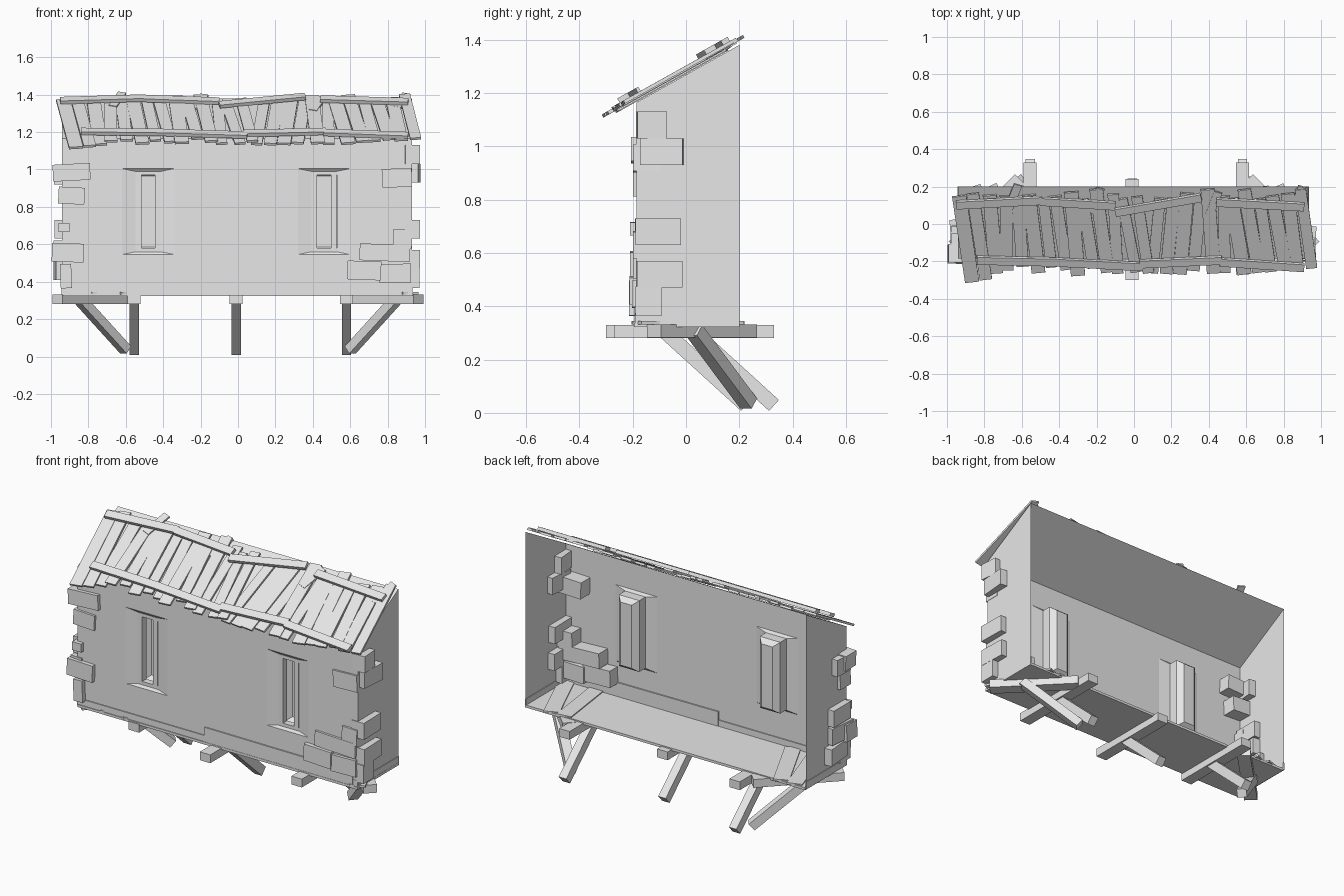
import bpy, bmesh, math, random
from mathutils import Vector, Matrix

random.seed(4)
default_cube = bpy.data.objects.get("Cube")
if default_cube:
    bpy.data.objects.remove(default_cube, do_unlink=True)

# single plain material
grey = bpy.data.materials.new("plain_grey")
grey.use_nodes = True
colour = (0.8, 0.8, 0.8, 1)
grey.diffuse_color = colour
grey.node_tree.nodes["Principled BSDF"].inputs["Base Color"].default_value = colour

LEFT, RIGHT = -0.94, 0.93
FRONT, BACK = -0.185, 0.2
FLOOR, EAVE, RIDGE = 0.33, 1.165, 1.38
SLOPE = math.atan2(RIDGE - EAVE, BACK - FRONT)


def finish(name, bm):
    mesh = bpy.data.meshes.new(name)
    bm.to_mesh(mesh)
    bm.free()
    mesh.materials.append(grey)
    obj = bpy.data.objects.new(name, mesh)
    bpy.context.collection.objects.link(obj)
    return obj


def box(name, size, matrix):
    bm = bmesh.new()
    bmesh.ops.create_cube(bm, size=1, matrix=matrix @ Matrix.Diagonal((*size, 1)))
    return finish(name, bm)


def beam(name, start, end, width, height):
    """Square-ended timber running between two points."""
    start, end = Vector(start), Vector(end)
    along = end - start
    turn = along.to_track_quat("Y", "Z").to_matrix().to_4x4()
    place = Matrix.Translation((start + end) / 2) @ turn
    return box(name, (width, along.length, height), place)


def sheet(bm, points):
    return bm.faces.new([bm.verts.new(p) for p in points])


# house shell, open at the back
bm = bmesh.new()
for x in (LEFT, RIGHT):
    sheet(bm, [(x, FRONT, FLOOR), (x, BACK, FLOOR), (x, BACK, RIDGE), (x, FRONT, EAVE)])
sheet(bm, [(LEFT, FRONT, EAVE), (RIGHT, FRONT, EAVE), (RIGHT, BACK, RIDGE), (LEFT, BACK, RIDGE)])
finish("side_walls_and_ceiling", bm)

# front wall with two window openings
WINDOWS = (-0.48, 0.46)
SILL, HEAD, FLARE = 0.545, 1.005, 0.14
columns = [LEFT]
for w in WINDOWS:
    columns += [w - FLARE, w + FLARE]
columns.append(RIGHT)
rows = [FLOOR, SILL, HEAD, EAVE]
bm = bmesh.new()
for i, (x0, x1) in enumerate(zip(columns, columns[1:])):
    for j, (z0, z1) in enumerate(zip(rows, rows[1:])):
        if not (i % 2 and j == 1):
            sheet(bm, [(x0, FRONT, z0), (x1, FRONT, z0), (x1, FRONT, z1), (x0, FRONT, z1)])
bmesh.ops.remove_doubles(bm, verts=bm.verts, dist=0.0001)
finish("front_wall", bm)

# window recesses: half width, bottom, top, depth behind the wall
RINGS = [(FLARE, SILL, HEAD, 0), (0.068, 0.56, 0.99, 0.012),
         (0.068, 0.56, 0.99, 0.07), (0.037, 0.585, 0.965, 0.1)]
for w in WINDOWS:
    bm = bmesh.new()
    loops = []
    for half, z0, z1, depth in RINGS:
        corners = [(-half, z0), (half, z0), (half, z1), (-half, z1)]
        loops.append([bm.verts.new((w + x, FRONT + depth, z)) for x, z in corners])
    for a, b in zip(loops, loops[1:]):
        for k in range(4):
            n = (k + 1) % 4
            bm.faces.new([a[k], a[n], b[n], b[k]])
    bm.faces.new(loops[-1])
    finish("window_recess", bm)
    # raised casing around the opening
    for side in (-1, 1):
        x = w + side * 0.052
        beam("window_jamb", (x, FRONT + 0.03, 0.56), (x, FRONT + 0.03, 0.99), 0.03, 0.04)
    for z in (0.57, 0.98):
        beam("window_rail", (w - 0.068, FRONT + 0.03, z), (w + 0.068, FRONT + 0.03, z), 0.04, 0.02)

# floor and skirting boards
beam("floor", (0, FRONT - 0.01, FLOOR), (0, BACK, FLOOR), RIGHT - LEFT, 0.015)
beam("low_skirting", (LEFT, FRONT, 0.352), (RIGHT, FRONT, 0.352), 0.012, 0.045)
beam("tall_skirting", (-0.09, FRONT, 0.38), (0.9, FRONT, 0.375), 0.016, 0.09)
for x in (LEFT, RIGHT):
    beam("side_skirting", (x, FRONT, 0.352), (x, BACK, 0.352), 0.008, 0.045)
for x in (-0.8, -0.68, 0.7, 0.84):
    lean = random.uniform(-0.12, 0.12)
    beam("loose_floorboard", (x - lean, FRONT, 0.338), (x + lean, BACK, 0.338), 0.09, 0.012)

# cross beams and braces below the floor
for x, y0, y1, foot in ((-0.555, -0.2, 0.33, 0.33), (-0.01, -0.3, 0.24, 0.225), (0.58, -0.27, 0.33, 0.33)):
    beam("cross_beam", (x, y0, 0.305), (x, y1, 0.305), 0.07, 0.05)
    beam("brace", (x, foot - 0.31, 0.31), (x, foot, 0.028), 0.05, 0.055)
for side in (-1, 1):
    beam("corner_beam", (side * 0.965, -0.12, 0.307), (side * 0.61, 0.24, 0.307), 0.075, 0.05)
    beam("corner_brace", (side * 0.85, 0.03, 0.31), (side * 0.6, 0.235, 0.035), 0.055, 0.05)

# corner stones on the front: x, z, width, height
for x, z, w, h in ((-0.89, 0.985, 0.2, 0.09), (-0.89, 0.86, 0.14, 0.09), (-0.91, 0.555, 0.17, 0.1),
                   (-0.93, 0.69, 0.06, 0.05), (-0.92, 0.43, 0.06, 0.13), (0.85, 0.955, 0.16, 0.1),
                   (0.785, 0.555, 0.27, 0.09), (0.675, 0.46, 0.18, 0.1), (0.84, 0.445, 0.17, 0.1),
                   (0.88, 0.63, 0.1, 0.1)):
    turn = Matrix.Rotation(random.uniform(-0.06, 0.06), 4, "Y")
    place = Matrix.Translation((x, FRONT + 0.03 + random.uniform(-0.01, 0.01), z))
    box("front_corner_stone", (w, 0.1, h), place @ turn)

# corner stones on the sides: wall, y, z, length, height
for x, y, z, w, h in ((RIGHT, -0.13, 1.08, 0.11, 0.1), (RIGHT, -0.09, 0.98, 0.16, 0.1),
                      (RIGHT, -0.105, 0.68, 0.17, 0.1), (RIGHT, -0.1, 0.52, 0.17, 0.1),
                      (RIGHT, -0.14, 0.42, 0.1, 0.11), (LEFT, -0.11, 0.97, 0.12, 0.1),
                      (LEFT, -0.09, 0.68, 0.16, 0.1), (LEFT, -0.1, 0.57, 0.18, 0.1),
                      (LEFT, -0.06, 0.46, 0.17, 0.1)):
    turn = Matrix.Rotation(random.uniform(-0.1, 0.1), 4, "Z")
    box("side_corner_stone", (0.08, w, h), Matrix.Translation((x, y, z)) @ turn)

# roof frame: local x across, y up the slope, z away from the roof
ROOF = Matrix.Translation((0, FRONT, EAVE)) @ Matrix.Rotation(SLOPE, 4, "X")


def roof_board(name, start, end, width, thick, lift):
    """Board between two (x, y) plan points lying on the slope."""
    a, b = [Vector((x, (y - FRONT) / math.cos(SLOPE), lift)) for x, y in (start, end)]
    obj = beam(name, a, b, width, thick)
    obj.data.transform(ROOF)


# slanting roof planks
COUNT = 26
for i in range(COUNT):
    x = -0.9 + 1.82 * i / (COUNT - 1)
    lean = 0.02 + random.uniform(-0.02, 0.02)
    if 0.05 < x < 0.4:
        lean = -0.02
    if x > 0.85:
        lean = 0.03
    low = -0.24 + random.uniform(-0.025, 0.02) - (0.06 if x < -0.78 else 0)
    high = 0.18 + random.uniform(-0.04, 0.02)
    roof_board("roof_plank", (x + lean, low), (x - lean, high),
               random.uniform(0.058, 0.078), 0.013, random.uniform(0.008, 0.024))

# battens nailed across the planks
for a, b in (((-0.95, 0.12), (-0.49, 0.145)), ((-0.5, 0.14), (-0.1, 0.115)),
             ((-0.1, 0.08), (0.36, 0.16)), ((0.44, 0.135), (0.91, 0.11)),
             ((-0.84, -0.175), (-0.4, -0.185)), ((-0.41, -0.185), (0.05, -0.21)),
             ((0.03, -0.195), (0.47, -0.175)), ((0.46, -0.185), (0.91, -0.215))):
    roof_board("roof_batten", a, b, 0.045, 0.02, 0.038)

# short stray boards poking out behind and in front
for x, y in ((-0.64, 0.19), (-0.2, 0.17), (0.88, 0.18), (0.43, 0.15)):
    roof_board("stray_board", (x - 0.03, y - 0.1), (x + 0.02, y + 0.03), 0.045, 0.012, 0.02)
